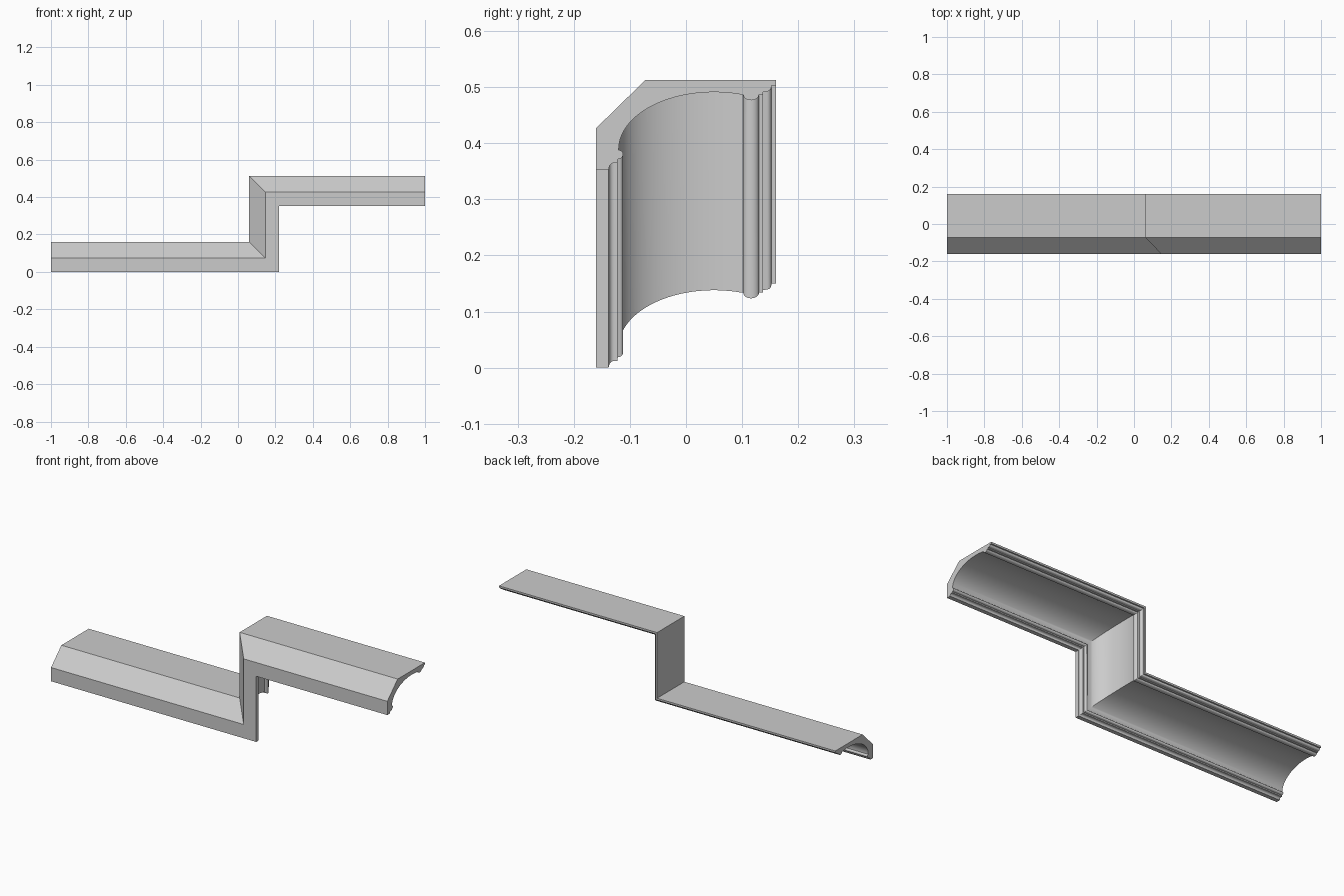
import bpy, bmesh
from math import cos, sin, radians

if "Cube" in bpy.data.objects:
    bpy.data.objects.remove(bpy.data.objects["Cube"])


def arc(cy, cd, ry, rd, start, end, steps):
    """Points on an elliptical arc, in (y, depth) section space."""
    out = []
    for i in range(steps + 1):
        a = radians(start + (end - start) * i / steps)
        out.append((cy + ry * cos(a), cd + rd * sin(a)))
    return out


# Moulding cross-section: y across, d = height above the lower face
profile = [(-0.16, 0.0), (-0.138, 0.0)]
profile += arc(-0.128, 0.003, 0.009, 0.009, 180, 90, 5)       # small lower ovolo
profile += [(-0.122, 0.012), (-0.122, 0.018)]
profile += arc(-0.120, 0.027, 0.008, 0.008, -90, 90, 10)      # lower bead
profile += arc(0.05, 0.036, 0.17, 0.102, 180, 73, 28)         # big cove
profile += arc(0.116, 0.1335, 0.014, 0.010, 180, 360, 12)     # upper bead
profile += [(0.137, 0.134), (0.137, 0.138)]
profile += arc(0.143, 0.147, 0.009, 0.008, -90, 0, 5)         # small upper ovolo
profile += [(0.152, 0.150), (0.16, 0.150)]
profile += [(0.16, 0.16), (-0.072, 0.16), (-0.16, 0.074)]     # flat top and chamfer

# Stepped path with mitred corners: (x, z, x change per d)
RISE = 0.353
stations = [(-1, 0, 0), (0.22, 0, -1), (0.22, RISE, -1), (1, RISE, 0)]

bm = bmesh.new()
rings = [[bm.verts.new((x + k * d, y, z + d)) for y, d in profile]
         for x, z, k in stations]
n = len(profile)
for a, b in zip(rings, rings[1:]):
    for i in range(n):
        j = (i + 1) % n
        bm.faces.new((a[i], a[j], b[j], b[i]))
bm.faces.new(rings[0])
bm.faces.new(rings[-1])
bmesh.ops.remove_doubles(bm, verts=bm.verts, dist=0.0001)
bmesh.ops.recalc_face_normals(bm, faces=bm.faces)

mesh = bpy.data.meshes.new("stepped_cornice_moulding")
bm.to_mesh(mesh)
bm.free()
moulding = bpy.data.objects.new("stepped_cornice_moulding", mesh)
bpy.context.collection.objects.link(moulding)
bpy.context.view_layer.objects.active = moulding
moulding.select_set(True)
bpy.ops.object.shade_smooth_by_angle(angle=radians(30))
